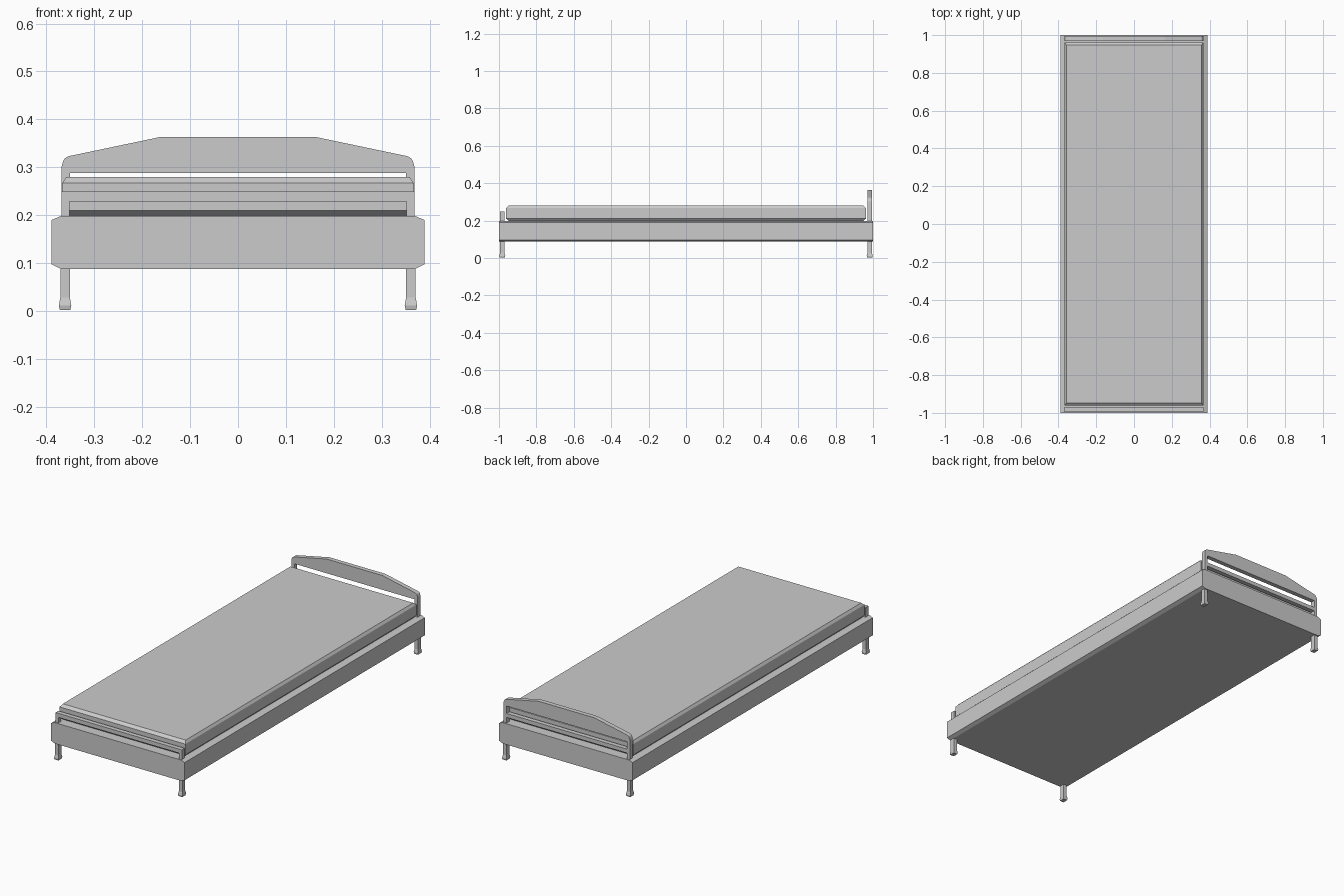
import bpy, bmesh

if "Cube" in bpy.data.objects:
    bpy.data.objects.remove(bpy.data.objects["Cube"])


def make_object(name, bm):
    bmesh.ops.recalc_face_normals(bm, faces=bm.faces)
    mesh = bpy.data.meshes.new(name)
    bm.to_mesh(mesh)
    bm.free()
    ob = bpy.data.objects.new(name, mesh)
    bpy.context.collection.objects.link(ob)
    return ob


def prism(name, half, y0, y1):
    """Mirror a right-half (x, z) outline and extrude it along y."""
    pts = half + [(-x, z) for x, z in reversed(half)]
    bm = bmesh.new()
    face = bm.faces.new([bm.verts.new((x, y0, z)) for x, z in pts])
    ext = bmesh.ops.extrude_face_region(bm, geom=[face])
    verts = [v for v in ext["geom"] if isinstance(v, bmesh.types.BMVert)]
    bmesh.ops.translate(bm, verts=verts, vec=(0, y1 - y0, 0))
    return make_object(name, bm)


def stack(name, cx, cy, rings):
    """Loft rectangular rings given as (half x, half y, z)."""
    bm = bmesh.new()
    loops = [[bm.verts.new((cx + sx * hx, cy + sy * hy, z))
              for sx, sy in ((-1, -1), (1, -1), (1, 1), (-1, 1))]
             for hx, hy, z in rings]
    bm.faces.new(loops[0])
    bm.faces.new(loops[-1])
    for a, b in zip(loops, loops[1:]):
        for i in range(4):
            j = (i + 1) % 4
            bm.faces.new((a[i], a[j], b[j], b[i]))
    return make_object(name, bm)


# Bed base with chamfered long edges
prism("bed_base", [(0.37, 0.088), (0.389, 0.097), (0.389, 0.19), (0.37, 0.198)], -1, 1)

# Mattress with chamfered top and bottom
stack("mattress", 0, 0, [(0.356, 0.947, 0.198), (0.367, 0.962, 0.21),
                         (0.367, 0.962, 0.267), (0.358, 0.947, 0.28)])

# Footboard: two posts joined by a top rail
prism("footboard", [(0.352, 0.228), (0.352, 0.198), (0.368, 0.198), (0.368, 0.249)],
      -0.994, -0.97)

# Headboard: posts and arched panel with rounded shoulders
prism("headboard", [(0.351, 0.288), (0.351, 0.198), (0.368, 0.198), (0.368, 0.303),
                    (0.365, 0.313), (0.361, 0.319), (0.354, 0.323), (0.163, 0.363)],
      0.97, 0.994)

# Lower rail of the headboard
prism("headboard_rail", [(0.351, 0.228), (0.351, 0.249)], 0.97, 0.994)

# Square legs with flared feet
for sx, side in ((-1, "left"), (1, "right")):
    for sy, end in ((-1, "front"), (1, "back")):
        stack(f"{end}_{side}_leg", sx * 0.361, sy * 0.982,
              [(0.011, 0.014, 0.002), (0.013, 0.016, 0.011),
               (0.01, 0.012, 0.028), (0.01, 0.012, 0.09)])
